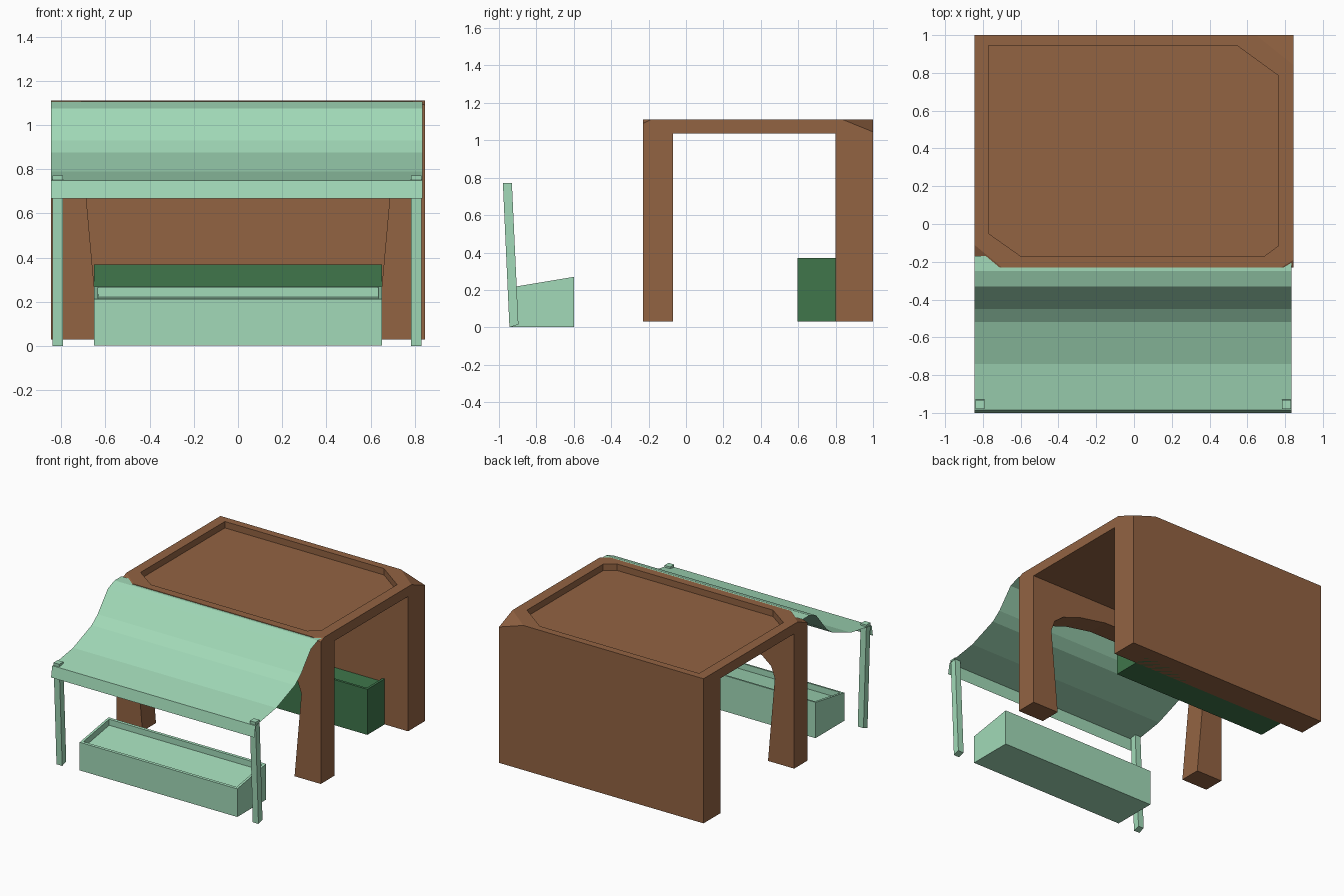
import bpy, bmesh
from mathutils import Vector

if "Cube" in bpy.data.objects:
    bpy.data.objects.remove(bpy.data.objects["Cube"])


def material(name, rgb):
    m = bpy.data.materials.new(name)
    m.diffuse_color = (*rgb, 1)
    m.use_nodes = True
    m.node_tree.nodes["Principled BSDF"].inputs["Base Color"].default_value = m.diffuse_color
    return m


BROWN = material("brown", (0.29, 0.125, 0.055))
MINT = material("mint", (0.36, 0.70, 0.48))
GREEN = material("dark_green", (0.05, 0.18, 0.07))


def finish(bm, name, mat=None):
    bmesh.ops.recalc_face_normals(bm, faces=bm.faces)
    me = bpy.data.meshes.new(name)
    bm.to_mesh(me)
    bm.free()
    ob = bpy.data.objects.new(name, me)
    bpy.context.collection.objects.link(ob)
    if mat:
        me.materials.append(mat)
    return ob


def prism(points, offset):
    """Closed solid: polygon swept along offset."""
    bm = bmesh.new()
    face = bm.faces.new([bm.verts.new(p) for p in points])
    ext = bmesh.ops.extrude_face_region(bm, geom=[face], use_keep_orig=True)
    verts = [g for g in ext["geom"] if isinstance(g, bmesh.types.BMVert)]
    bmesh.ops.translate(bm, verts=verts, vec=offset)
    bmesh.ops.recalc_face_normals(bm, faces=bm.faces)
    return bm


def box(x0, x1, y0, y1, z0, z1):
    return prism([(x0, y0, z0), (x1, y0, z0), (x1, y1, z0), (x0, y1, z0)], (0, 0, z1 - z0))


def cut(ob, cutter):
    mod = ob.modifiers.new("cut", 'BOOLEAN')
    mod.operation, mod.solver, mod.object = 'DIFFERENCE', 'EXACT', cutter
    bpy.context.view_layer.objects.active = ob
    bpy.ops.object.modifier_apply(modifier=mod.name)
    bpy.data.objects.remove(cutter)


# Building block with three chipped top corners
W, TOP = 0.845, 1.11
bm = box(-W, W, -0.23, 1.0, 0.03, TOP)
for x, y, dx, dy, dz in [(W, 1.0, -0.2, -0.16, 0.065),
                         (-W, -0.23, 0.145, 0.12, 0.05),
                         (W, -0.23, -0.065, 0.04, 0.02)]:
    a, b, c = Vector((x + dx, y, TOP)), Vector((x, y + dy, TOP)), Vector((x, y, TOP - dz))
    n = (b - a).cross(c - a)
    if n.dot(Vector((x, y, TOP)) - a) < 0:
        n = -n
    bmesh.ops.bisect_plane(bm, geom=bm.verts[:] + bm.edges[:] + bm.faces[:],
                           plane_co=a, plane_no=n, clear_outer=True, dist=1e-5)
    bmesh.ops.holes_fill(bm, edges=[e for e in bm.edges if e.is_boundary], sides=0)
building = finish(bm, "building", BROWN)

# Open passage from side to side
cut(building, finish(box(-1.2, 1.2, -0.07, 0.8, -0.2, 1.037), "passage_cutter"))

# Front archway, narrower at the foot
half = [(0.617, -0.1), (0.685, 0.66), (0.655, 0.745), (0.58, 0.805), (0.42, 0.86), (0.2, 0.90)]
arch = half + [(-x, z) for x, z in reversed(half)]
cut(building, finish(prism([(x, -0.5, z) for x, z in arch], (0, 0.7, 0)), "arch_cutter"))

# Sunken roof panel
panel = [(-0.77, 0.945), (-0.77, -0.05), (-0.6, -0.17), (0.69, -0.17),
         (0.765, -0.115), (0.765, 0.785), (0.545, 0.945)]
cut(building, finish(prism([(x, y, 1.062) for x, y in panel], (0, 0, 0.2)), "roof_cutter"))


# Hollow-topped boxes: front planter and rear counter
def trough(name, y0, y1, z0, z_front, z_back, depth, mat):
    bm = prism([(-0.65, y0, z0), (-0.65, y1, z0), (-0.65, y1, z_back), (-0.65, y0, z_front)],
               (1.302, 0, 0))
    bm.normal_update()
    top = max(bm.faces, key=lambda f: f.normal.z)
    bmesh.ops.inset_region(bm, faces=[top], thickness=0.018, use_even_offset=True)
    bmesh.ops.inset_region(bm, faces=[top], thickness=0.0005, depth=0)
    bmesh.ops.translate(bm, verts=top.verts[:], vec=(0, 0, -depth))
    finish(bm, name, mat)


trough("front_planter", -0.94, -0.6, 0.003, 0.213, 0.27, 0.045, MINT)
trough("rear_counter", 0.595, 0.93, 0.03, 0.37, 0.37, 0.025, GREEN)

# Leaning awning posts with slightly raised tops
for side, x in (("left", -0.839), ("right", 0.783)):
    finish(prism([(x, -0.944, 0.0), (x, -0.896, 0.015), (x, -0.931, 0.772), (x, -0.979, 0.772)],
                 (0.047, 0, 0)), side + "_awning_post", MINT)

# Thin curved awning with hanging front flap
profile = [(-0.17, 1.106), (-0.25, 1.106), (-0.33, 1.075), (-0.45, 0.93), (-0.52, 0.875),
           (-0.74, 0.79), (-0.985, 0.75), (-1.0, 0.668)]
bm = bmesh.new()
rows = [[bm.verts.new((x, y, z)) for x in (-0.845, 0.835)] for y, z in profile]
for a, b in zip(rows, rows[1:]):
    bm.faces.new((a[0], b[0], b[1], a[1]))
finish(bm, "awning", MINT)
